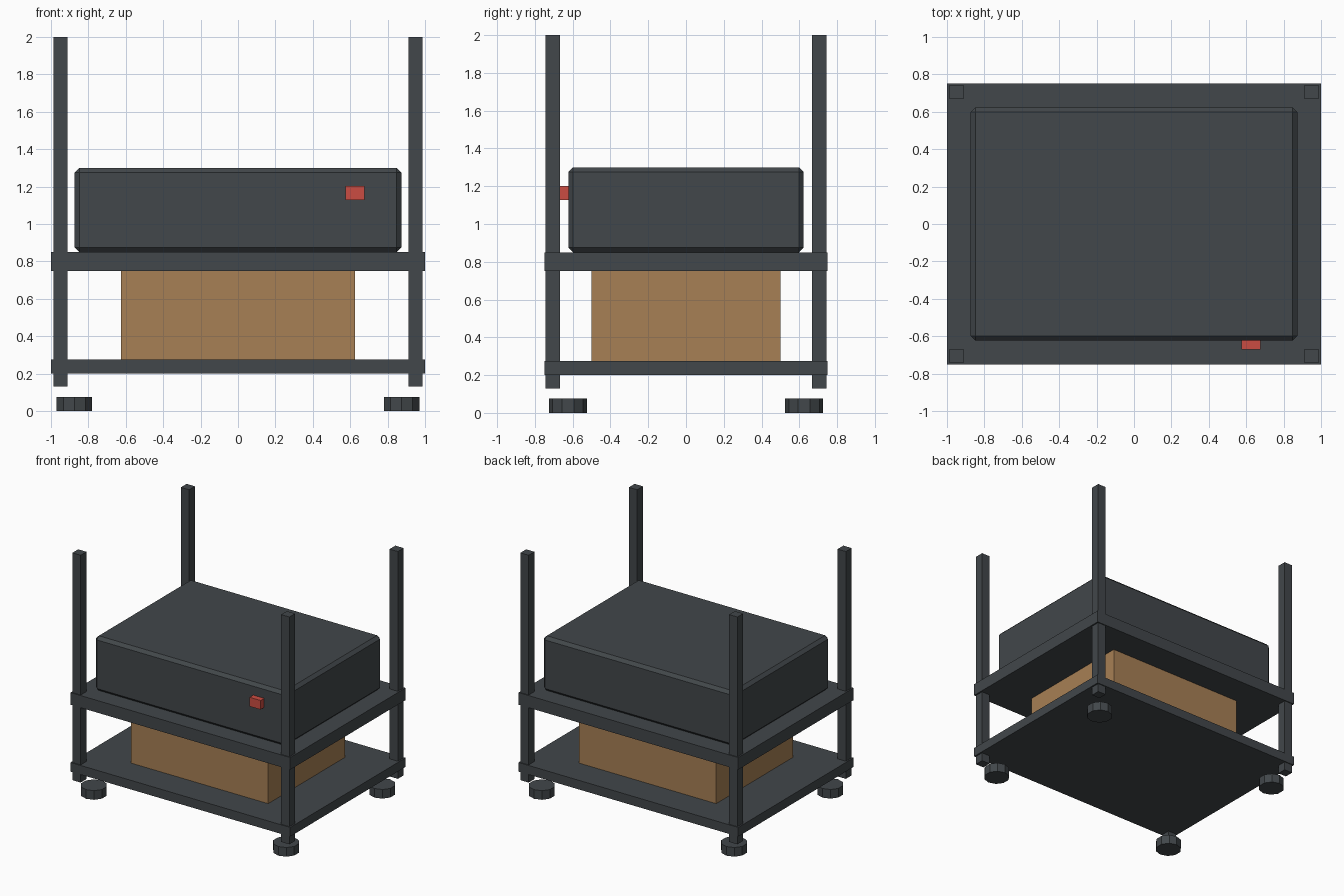
import bpy

if "Cube" in bpy.data.objects:
    bpy.data.objects.remove(bpy.data.objects["Cube"])


def material(name, colour):
    m = bpy.data.materials.new(name)
    m.diffuse_color = (*colour, 1)
    m.use_nodes = True
    m.node_tree.nodes["Principled BSDF"].inputs["Base Color"].default_value = m.diffuse_color
    return m


GREY = material("dark grey", (0.054, 0.063, 0.069))
WOOD = material("cardboard brown", (0.39, 0.216, 0.09))
RED = material("red", (0.60, 0.073, 0.054))


def box(name, lo, hi, mat, bevel=0):
    """Box between two opposite corners, optionally with chamfered edges."""
    bpy.ops.mesh.primitive_cube_add(size=1, location=[(a + b) / 2 for a, b in zip(lo, hi)])
    ob = bpy.context.object
    ob.name = name
    ob.scale = [b - a for a, b in zip(lo, hi)]
    bpy.ops.object.transform_apply(location=False, rotation=False, scale=True)
    ob.data.materials.append(mat)
    if bevel:
        mod = ob.modifiers.new("chamfer", 'BEVEL')
        mod.width = bevel
        mod.segments = 1
    return ob


# shelves
box("lower_shelf", (-1, -0.75, 0.2), (1, 0.75, 0.275), GREY)
box("upper_shelf", (-1, -0.75, 0.75), (1, 0.75, 0.85), GREY)

# storage box, machine and its button
box("storage_box", (-0.625, -0.5, 0.275), (0.625, 0.5, 0.75), WOOD)
box("machine_body", (-0.873, -0.623, 0.85), (0.873, 0.623, 1.3), GREY, 0.025)
box("power_button", (0.575, -0.67, 1.127), (0.675, -0.61, 1.202), RED)

# corner posts and ten-sided feet
for sx, side in ((-1, "left"), (1, "right")):
    for sy, end in ((-1, "front"), (1, "back")):
        x, y, h = sx * 0.95, sy * 0.705, 0.0375
        box(f"{end}_{side}_post", (x - h, y - h, 0.13), (x + h, y + h, 2.0), GREY)
        bpy.ops.mesh.primitive_cylinder_add(
            vertices=10, radius=0.1, depth=0.075,
            location=(sx * 0.875, sy * 0.625, 0.0375))
        foot = bpy.context.object
        foot.name = f"{end}_{side}_foot"
        foot.data.materials.append(GREY)
